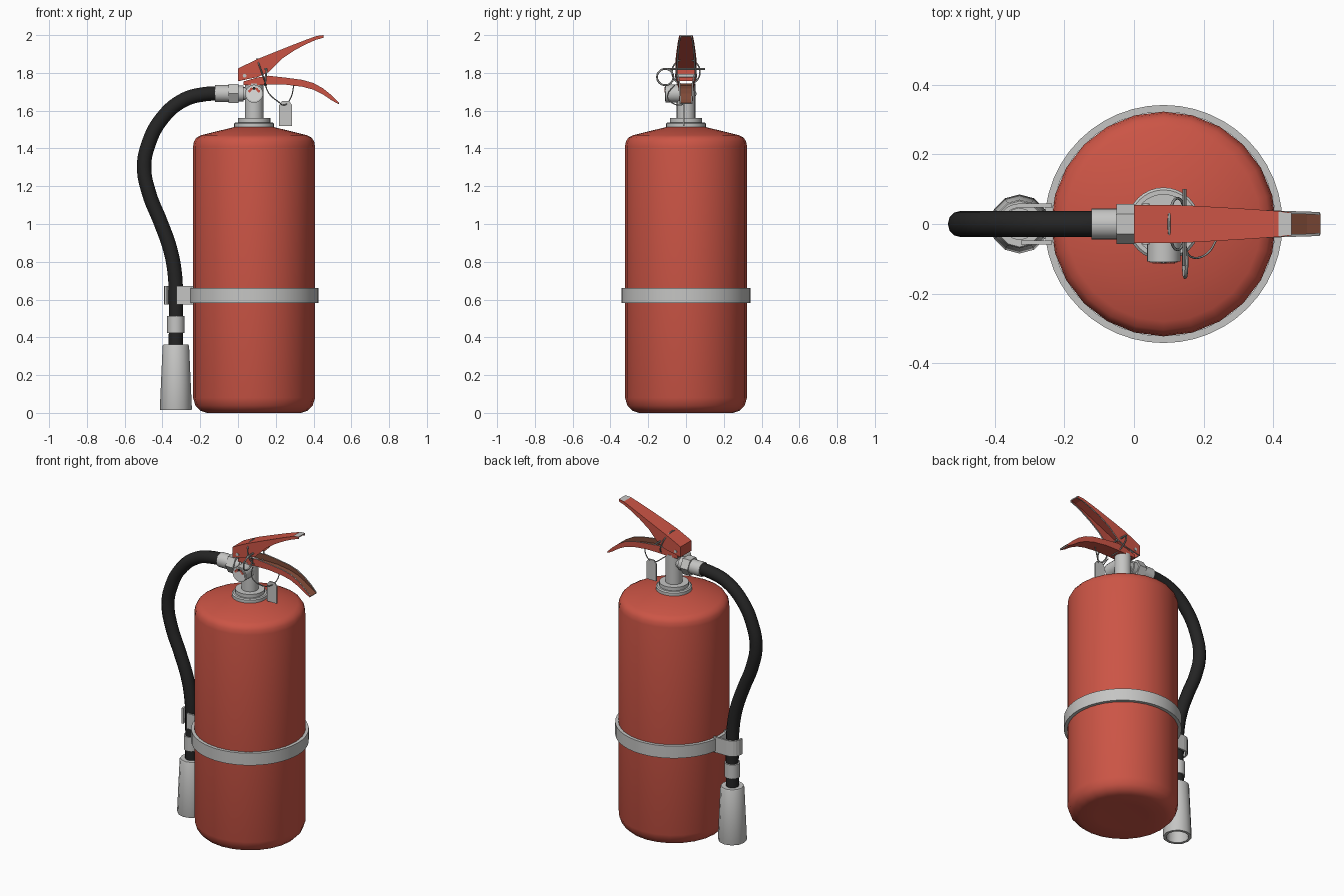
import bpy, bmesh, math
from mathutils import Vector, Matrix

if "Cube" in bpy.data.objects:
    bpy.data.objects.remove(bpy.data.objects["Cube"])

def mat(name, r, g, b):
    m = bpy.data.materials.new(name)
    m.diffuse_color = (r, g, b, 1)
    m.use_nodes = True
    m.node_tree.nodes["Principled BSDF"].inputs["Base Color"].default_value = m.diffuse_color
    return m

RED = mat("red_paint", 0.60, 0.09, 0.06)
GREY = mat("light_grey_metal", 0.56, 0.56, 0.55)
BLACK = mat("black_rubber", 0.018, 0.018, 0.018)
BROWN = mat("brown_inside", 0.25, 0.08, 0.045)
WHITE = mat("white_dial", 0.75, 0.75, 0.74)
WIRE = mat("wire_grey", 0.33, 0.33, 0.32)
CX = 0.085                                    # axis of the cylinder

def finish(name, bm, *mats, smooth=True):
    me = bpy.data.meshes.new(name)
    bm.to_mesh(me)
    bm.free()
    ob = bpy.data.objects.new(name, me)
    bpy.context.collection.objects.link(ob)
    for m in mats:
        me.materials.append(m)
    if smooth:
        bpy.ops.object.select_all(action='DESELECT')
        ob.select_set(True)
        bpy.context.view_layer.objects.active = ob
        bpy.ops.object.shade_smooth_by_angle(angle=math.radians(40))
    return ob

def lathe(name, profile, m, at, segs=24, axis='Z', closed=False, phase=0.0):
    """Turn (radius, height) points round an axis through 'at'."""
    bm = bmesh.new()
    rings = [[bm.verts.new((r * math.cos(phase + 2 * math.pi * i / segs),
                            r * math.sin(phase + 2 * math.pi * i / segs), h))
              for i in range(segs)] for r, h in profile]
    pairs = list(zip(rings, rings[1:])) + ([(rings[-1], rings[0])] if closed else [])
    for a, b in pairs:
        for i in range(segs):
            j = (i + 1) % segs
            bm.faces.new((a[i], a[j], b[j], b[i]))
    bmesh.ops.remove_doubles(bm, verts=bm.verts, dist=1e-5)
    bmesh.ops.recalc_face_normals(bm, faces=bm.faces)
    rot = {'Z': Matrix(), 'X': Matrix.Rotation(math.pi / 2, 4, 'Y'),
           'Y': Matrix.Rotation(math.pi / 2, 4, 'X')}[axis]   # 'Y' points to -y
    bm.transform(Matrix.Translation(at) @ rot)
    return finish(name, bm, m)

def rod(name, r, h0, h1, m, at, segs=16, axis='Z', phase=0.0):
    return lathe(name, [(0, h0), (r, h0), (r, h1), (0, h1)], m, at, segs, axis, phase=phase)

def tube(name, pts, r, m, cyclic=False, res=8, bevel=2):
    cu = bpy.data.curves.new(name, 'CURVE')
    cu.dimensions = '3D'
    cu.bevel_depth, cu.bevel_resolution, cu.resolution_u = r, bevel, res
    cu.use_fill_caps = True
    sp = cu.splines.new('BEZIER')
    sp.bezier_points.add(len(pts) - 1)
    for bp, p in zip(sp.bezier_points, pts):
        bp.co = p
        bp.handle_left_type = bp.handle_right_type = 'AUTO'
    sp.use_cyclic_u = cyclic
    cu.materials.append(m)
    ob = bpy.data.objects.new(name, cu)
    bpy.context.collection.objects.link(ob)
    return ob

def circle(c, r, u, v, n=8):
    u, v = Vector(u).normalized(), Vector(v).normalized()
    return [Vector(c) + r * (math.cos(2 * math.pi * i / n) * u + math.sin(2 * math.pi * i / n) * v)
            for i in range(n)]

def lever(name, stations, mats, open_up, cap):
    """Sheet-metal channel from (x, top, bottom, half width) stations."""
    bm = bmesh.new()
    rows = []
    for x, t, b, w in stations:
        web, rim = (b, t) if open_up else (t, b)
        rows.append([bm.verts.new((x, y, z)) for y, z in ((-w, rim), (-w, web), (w, web), (w, rim))])
    for p, q in zip(rows, rows[1:]):
        for k in range(3):
            f = bm.faces.new((p[k], q[k], q[k + 1], p[k + 1]))
            if open_up:
                f.normal_flip()
    if cap:
        bm.faces.new(rows[0])
    ob = finish(name, bm, *mats, smooth=False)
    s = ob.modifiers.new("sheet", 'SOLIDIFY')
    s.thickness, s.offset = 0.008, -1
    s.material_offset, s.material_offset_rim = 1, 2
    return ob

# Pressure cylinder
lathe("cylinder_body", [(0, 0.006), (0.15, 0.003), (0.25, 0.0), (0.285, 0.012), (0.31, 0.038),
                        (0.323, 0.08), (0.323, 1.41), (0.318, 1.437), (0.305, 1.457),
                        (0.28, 1.47), (0.2, 1.49), (0.105, 1.513), (0, 1.513)], RED, (CX, 0, 0))

# Neck collar and valve stem
lathe("neck_collar", [(0, 1.505), (0.105, 1.505), (0.105, 1.532), (0.098, 1.538), (0.086, 1.538),
                      (0.086, 1.56), (0, 1.56)], GREY, (CX, 0, 0), 32)
rod("valve_stem", 0.049, 1.55, 1.745, GREY, (CX, 0, 0), 24)
rod("valve_outlet", 0.034, -0.06, 0.09, GREY, (-0.005, 0, 1.69), 16, 'X')

# Pressure gauge on the front
rod("gauge_case", 0.048, 0.02, 0.108, GREY, (CX, 0, 1.69), 20, 'Y')
rod("gauge_dial", 0.040, 0.108, 0.111, WHITE, (CX, 0, 1.69), 20, 'Y')
for i in range(5):
    a = math.radians(30 + 30 * i)
    rod("gauge_mark", 0.008, 0.110, 0.113, RED if i != 2 else BLACK,
        (CX + 0.028 * math.cos(a), 0, 1.69 + 0.028 * math.sin(a)), 8, 'Y')

# Hose with its fittings
rod("hose_nut", 0.058, -0.052, 0.0, GREY, (0.002, 0, 1.69), 6, 'X', math.pi / 2)
rod("hose_nut_shoulder", 0.042, 0.0, 0.03, GREY, (0.0, 0, 1.69), 16, 'X')
rod("hose_upper_ferrule", 0.045, -0.122, -0.05, GREY, (0, 0, 1.69), 20, 'X')
tube("hose", [(-0.07, 0, 1.69), (-0.17, 0, 1.688), (-0.29, 0, 1.655), (-0.405, 0, 1.555),
              (-0.475, 0, 1.42), (-0.497, 0, 1.30), (-0.47, 0, 1.16), (-0.41, 0, 1.01),
              (-0.36, 0, 0.87), (-0.335, 0, 0.74), (-0.329, 0, 0.6), (-0.329, 0, 0.34)],
     0.038, BLACK, bevel=4)
rod("hose_lower_ferrule", 0.046, 0.422, 0.512, GREY, (-0.329, 0, 0), 16)
lathe("nozzle", [(0, 0.36), (0.066, 0.362), (0.07, 0.355), (0.085, 0.02), (0.083, 0.014),
                 (0.066, 0.014), (0.055, 0.2), (0, 0.2)], GREY, (-0.329, 0, 0), 12)

# Strap round the cylinder
lathe("strap", [(0.322, 0.583), (0.342, 0.583), (0.342, 0.661), (0.322, 0.661)],
      GREY, (CX, 0, 0), 48, closed=True)

# Hose clip: one short arm in front, one wrapped round the back
def strip(name, path, z0, z1):
    bm = bmesh.new()
    cols = [[bm.verts.new((x, y, z)) for z in (z0, z1)] for x, y in path]
    for a, b in zip(cols, cols[1:]):
        bm.faces.new((a[0], b[0], b[1], a[1]))
    ob = finish(name, bm, GREY, smooth=False)
    s = ob.modifiers.new("sheet", 'SOLIDIFY')
    s.thickness, s.offset = 0.012, 0

wrap = [(-0.329 + 0.056 * math.cos(math.radians(a)), 0.053 * math.sin(math.radians(a)))
        for a in range(90, 216, 18)]
strip("hose_clip_back", [(-0.235, 0.053)] + wrap, 0.573, 0.672)
strip("hose_clip_front", [(-0.235, -0.053), (-0.325, -0.053)], 0.573, 0.672)

# Squeeze levers
lever("upper_lever", [(0.0, 1.823, 1.757, 0.055), (0.055, 1.85, 1.768, 0.055),
                      (0.105, 1.874, 1.778, 0.055), (0.16, 1.896, 1.803, 0.053),
                      (0.23, 1.924, 1.873, 0.049), (0.30, 1.952, 1.92, 0.045),
                      (0.36, 1.975, 1.952, 0.041), (0.415, 1.995, 1.976, 0.037),
                      (0.453, 2.0, 1.986, 0.033)], (RED, RED, GREY), False, True)
lever("lower_lever", [(0.03, 1.755, 1.735, 0.045), (0.10, 1.775, 1.735, 0.046),
                      (0.16, 1.785, 1.738, 0.046), (0.25, 1.775, 1.738, 0.045),
                      (0.34, 1.763, 1.727, 0.042), (0.40, 1.746, 1.711, 0.039),
                      (0.45, 1.718, 1.686, 0.037), (0.495, 1.682, 1.655, 0.036),
                      (0.533, 1.645, 1.634, 0.034)], (RED, BROWN, GREY), True, False)
# Thin bare-metal plate on the tip of the upper lever
bm = bmesh.new()
bm.faces.new([bm.verts.new(p) for p in ((0.415, -0.035, 1.997), (0.453, -0.031, 2.001),
                                        (0.453, 0.031, 2.001), (0.415, 0.035, 1.997))])
finish("lever_tip_plate", bm, GREY, smooth=False)
rod("lever_pivot", 0.010, -0.059, 0.059, GREY, (0.035, 0, 1.785), 10, 'Y')

# Safety pin with pull ring
rod("safety_pin", 0.006, -0.10, 0.12, WIRE, (0.145, 0, 1.82), 8, 'Y')
tube("pull_ring", circle((0.147, -0.11, 1.778), 0.043, (0, 1, 0), (0.1, 0, 1)), 0.005, WIRE,
     cyclic=True, res=4)

# Seal loop round the levers, and the tag on its wire
tube("seal_loop", circle((0.125, 0, 1.805), 0.074, (0, 1, 0), (-0.35, 0, 1)), 0.004, WIRE,
     cyclic=True, res=4)
tube("tag_wire", [(0.145, -0.06, 1.735), (0.165, -0.095, 1.69), (0.21, -0.085, 1.65),
                  (0.252, -0.02, 1.632), (0.28, 0.0, 1.67), (0.296, 0.0, 1.735)],
     0.003, WIRE, res=6)
bm = bmesh.new()
bmesh.ops.create_cube(bm, size=1, matrix=Matrix.Translation((0.252, -0.012, 1.575))
                      @ Matrix.Diagonal((0.068, 0.008, 0.11, 1)))
top = bmesh.ops.extrude_face_region(bm, geom=[f for f in bm.faces if f.normal.z > 0.9])
for v in [g for g in top['geom'] if isinstance(g, bmesh.types.BMVert)]:   # tapered top
    v.co.z += 0.02
    v.co.x = 0.252 + (v.co.x - 0.252) * 0.55
bmesh.ops.delete(bm, geom=[f for f in bm.faces if f.normal.z > 0.9 and f.calc_center_median().z < 1.64],
                 context='FACES_ONLY')
finish("inspection_tag", bm, GREY, smooth=False)
